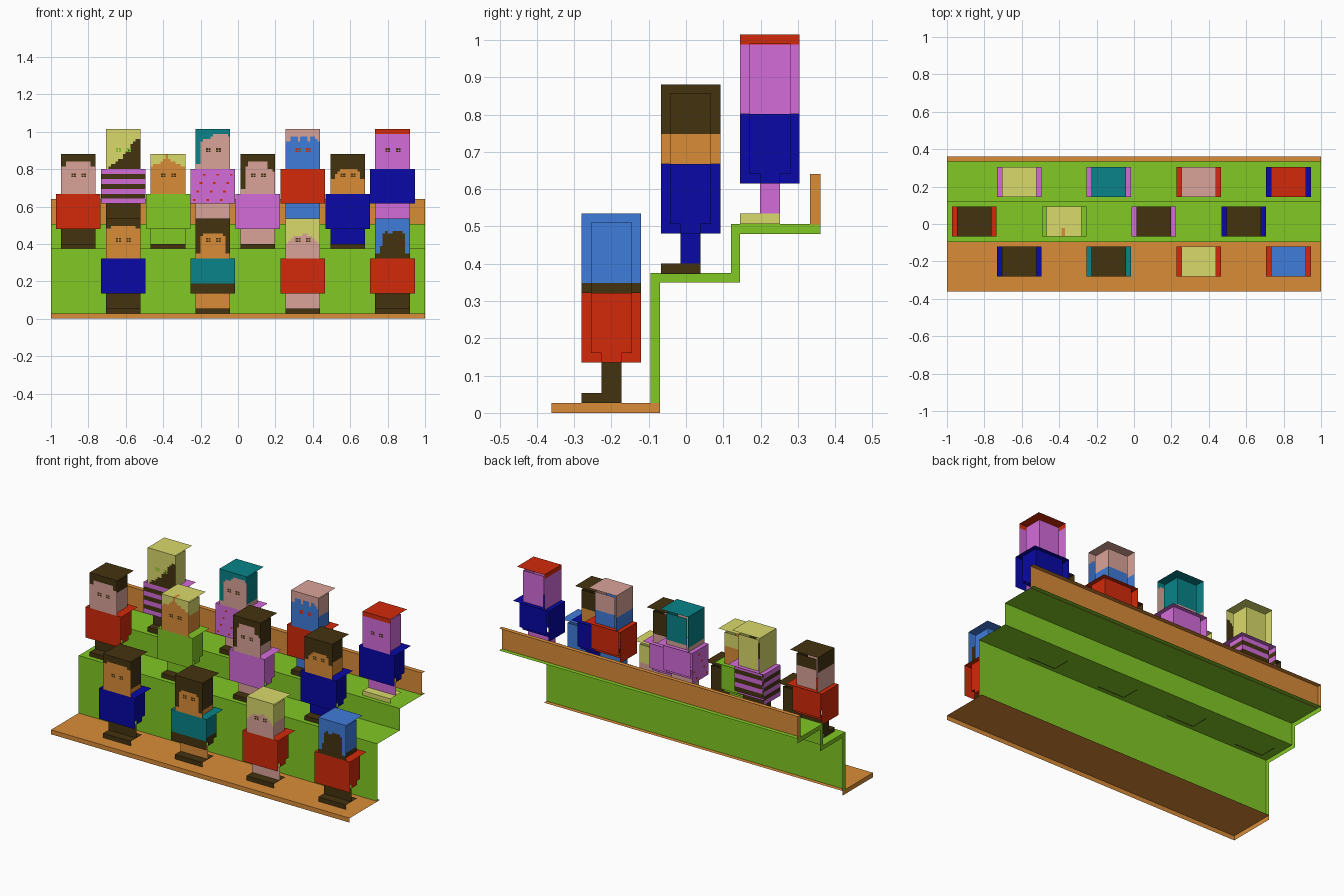
import bpy, bmesh

if "Cube" in bpy.data.objects:
    bpy.data.objects.remove(bpy.data.objects["Cube"])

# ---------- ten flat colours, each known by one letter ----------
COLOURS = {
    'g': ("green", 0x82C824), 'o': ("orange", 0xDA8C38), 'r': ("red", 0xD22A0A),
    'n': ("navy", 0x0808A6), 't': ("teal", 0x088388), 'd': ("dark_brown", 0x44330F),
    's': ("pink_skin", 0xDAA499), 'p': ("purple", 0xD46CDA),
    'y': ("pale_yellow", 0xDADA6C), 'b': ("blue", 0x407CDA)}


def linear(c):
    c /= 255
    return c / 12.92 if c <= 0.04045 else ((c + 0.055) / 1.055) ** 2.4


MATS, INDEX = [], {}
for key, (name, rgb) in COLOURS.items():
    m = bpy.data.materials.new(name)
    m.diffuse_color = [linear((rgb >> s) & 255) for s in (16, 8, 0)] + [1]
    m.use_nodes = True
    m.node_tree.nodes["Principled BSDF"].inputs["Base Color"].default_value = m.diffuse_color
    INDEX[key] = len(MATS)
    MATS.append(m)


# ---------- helpers: the model is open card, only front, left and top faces ----------
def quad(bm, pts, col):
    f = bm.faces.new([bm.verts.new(p) for p in pts])
    f.material_index = INDEX[col]


def front(bm, x0, x1, y, z0, z1, col):
    quad(bm, [(x0, y, z0), (x1, y, z0), (x1, y, z1), (x0, y, z1)], col)


def left(bm, x, y0, y1, z0, z1, col):
    quad(bm, [(x, y1, z0), (x, y0, z0), (x, y0, z1), (x, y1, z1)], col)


def top(bm, x0, x1, y0, y1, z, col):
    quad(bm, [(x0, y0, z), (x1, y0, z), (x1, y1, z), (x0, y1, z)], col)


def open_box(bm, x0, x1, y0, y1, z0, z1, col):
    front(bm, x0, x1, y0, z0, z1, col)
    left(bm, x0, y0, y1, z0, z1, col)
    top(bm, x0, x1, y0, y1, z1, col)


def finish(bm, name, loc=(0, 0, 0)):
    me = bpy.data.meshes.new(name)
    bm.to_mesh(me)
    bm.free()
    for m in MATS:
        me.materials.append(m)
    ob = bpy.data.objects.new(name, me)
    ob.location = loc
    bpy.context.collection.objects.link(ob)


def runs(text):
    """Group equal neighbours: yields (start, end, character)."""
    start = 0
    for i in range(1, len(text) + 1):
        if i == len(text) or text[i] != text[start]:
            yield start, i, text[start]
            start = i


# ---------- grandstand ----------
for name, y0, y1, z0, z1 in (("floor_plank", -0.36, -0.07, 0, 0.027),
                             ("back_rail", 0.333, 0.36, 0.505, 0.64)):
    bm = bmesh.new()
    open_box(bm, -1, 1, y0, y1, z0, z1, 'o')
    finish(bm, name)

bm = bmesh.new()
front(bm, -1, 1, -0.095, 0.027, 0.375, 'g')
top(bm, -1, 1, -0.095, 0.12, 0.375, 'g')
front(bm, -1, 1, 0.12, 0.375, 0.507, 'g')
top(bm, -1, 1, 0.12, 0.36, 0.507, 'g')
profile = [(-0.095, 0.027), (-0.095, 0.375), (0.12, 0.375), (0.12, 0.507), (0.36, 0.507),
           (0.36, 0.48), (0.145, 0.48), (0.145, 0.35), (-0.07, 0.35), (-0.07, 0.027)]
quad(bm, [(-1, y, z) for y, z in profile], 'g')
finish(bm, "steps")

# ---------- spectators: heights measured from the step they stand on ----------
HEAD, BODY, DEEP, GAP = 0.0925, 0.119, 0.08, 0.025
FOOT, HIP, NECK, CROWN = 0.027, 0.108, 0.294, 0.508
LEG, BACK, INNER = 0.027, DEEP - GAP, HEAD - GAP
COL, ROW = 2 * HEAD / 14, (CROWN - NECK) / 16


def spectator(loc, hair, skin, line, side, eyes, shirt, legs, shoes, spots=False, parting=False):
    # shoes and legs
    bm = bmesh.new()
    open_box(bm, -HEAD, HEAD, -DEEP, LEG, 0, FOOT, shoes)
    finish(bm, "shoes", loc)
    bm = bmesh.new()
    front(bm, -HEAD, HEAD, -LEG, FOOT, HIP, legs)
    left(bm, -HEAD, -LEG, LEG, FOOT, HIP, legs)
    finish(bm, "legs", loc)

    # shirt: outer front, left and shoulders; hollow lined by right wall, back wall and floor
    bm = bmesh.new()
    step = (NECK - HIP) / 7
    for a, b, c in runs(shirt):
        z0, z1 = HIP + a * step, HIP + b * step
        front(bm, -BODY, BODY, -DEEP, z0, z1, c)
        left(bm, -BODY, -DEEP, DEEP, z0, z1, c)
        z0 = max(z0, HIP + GAP)
        front(bm, -HEAD, HEAD, BACK, z0, z1, c)
        left(bm, HEAD, -BACK, BACK, z0, z1, c)
    top(bm, -BODY, BODY, -DEEP, DEEP, NECK, shirt[-1])
    for y0, y1 in ((-BACK, -LEG), (LEG, BACK)):
        top(bm, -HEAD, HEAD, y0, y1, HIP + GAP, shirt[0])
    left(bm, HEAD, -LEG, LEG, HIP, HIP + GAP, shirt[0])
    front(bm, -HEAD, HEAD, LEG, HIP, HIP + GAP, shirt[0])
    if spots:
        for i in range(12):
            u, v = -0.1 + (i * 5 % 12) * 0.018, HIP + 0.02 + (i % 4) * 0.045
            front(bm, u - 0.007, u + 0.007, -DEEP - 0.001, v - 0.005, v + 0.005, 'r')
            if i < 6:
                w = -0.06 + i * 0.024
                left(bm, -BODY - 0.001, w - 0.008, w + 0.008, v - 0.006, v + 0.006, 'r')
    finish(bm, "shirt", loc)

    # head: same open construction, hair above a split height
    bm = bmesh.new()
    split = NECK + side * ROW
    ceiling = CROWN - GAP
    for z0, z1, c in ((NECK, split, skin), (split, CROWN, hair)):
        if z1 - z0 < 0.001:
            continue
        left(bm, -HEAD, -DEEP, DEEP, z0, z1, c)
        if min(z1, ceiling) > z0:
            front(bm, -INNER, INNER, BACK, z0, min(z1, ceiling), c)
            left(bm, INNER, -BACK, BACK, z0, min(z1, ceiling), c)
    top(bm, -HEAD, HEAD, -DEEP, DEEP, CROWN, hair)
    # stepped hairline on the front panel
    for a, b, h in runs(line):
        x0, x1, z = a * COL - HEAD, b * COL - HEAD, NECK + int(h, 36) * ROW
        if z > NECK:
            front(bm, x0, x1, -DEEP, NECK, z, skin)
        if z < CROWN - 0.001:
            front(bm, x0, x1, -DEEP, z, CROWN, hair)
    if parting:
        top(bm, -0.013, 0.006, -DEEP, -DEEP + 0.045, CROWN + 0.001, skin)
    finish(bm, "head", loc)

    # eyes
    if eyes:
        bm = bmesh.new()
        for x in (-0.025, 0.03):
            for dx in (-0.007, 0.007):
                for dz in (-0.006, 0.006):
                    front(bm, x + dx - 0.0055, x + dx + 0.0055, -DEEP - 0.001,
                          NECK + 0.1 + dz - 0.0045, NECK + 0.1 + dz + 0.0045, eyes)
        finish(bm, "eyes", loc)


# rows: first x, y, z, then people as
# (hair, skin, hairline per column, side hairline, eyes, shirt bands upward, legs, shoes)
ROWS = [
    (-0.614, -0.2, 0.027, [
        ('d', 'o', "ccddddddddddcc", 2, 'd', "nnnnnnn", 'd', 'd'),
        ('d', 'o', "229aaaaaaaa922", 2, 'd', "ddttttt", 'o', 'd'),
        ('y', 's', "6789999aa99876", 6, 'd', "rrrrrrr", 's', 'd'),
        ('b', 'd', "225abaabbbba22", 2, None, "rrrrrrr", 'd', 'd')]),
    (-0.854, 0.0125, 0.373, [
        ('d', 's', "bbddddddddddbb", 9, 'd', "rrrrrrr", 'd', 'd'),
        ('y', 'o', "bcccdegeddccbb", 8, 'd', "ggggggg", 'g', 'd', False, True),
        ('d', 's', "22bddddddddaa9", 4, 'd', "ppppppp", 's', 'd'),
        ('d', 'o', "6689aaaaaaa966", 6, 'd', "nnnnnnn", 'n', 'd')]),
    (-0.614, 0.225, 0.507, [
        ('y', 'd', "0122344678abcc", 0, 'g', "pdpdpdp", 'd', 'd'),
        ('t', 's', "22bcccdeeeeeed", 2, 'd', "ppppppp", 's', 'd', True),
        ('s', 'b', "bbdddbdddbddcb", 6, 'r', "rrrrrrr", 'b', 'd'),
        ('r', 'p', "eeeeeeeeeeeeee", 14, 'd', "nnnnnnn", 'p', 'y')]),
]
for x, y, z, people in ROWS:
    for i, person in enumerate(people):
        spectator((x + 0.48 * i, y, z), *person)
